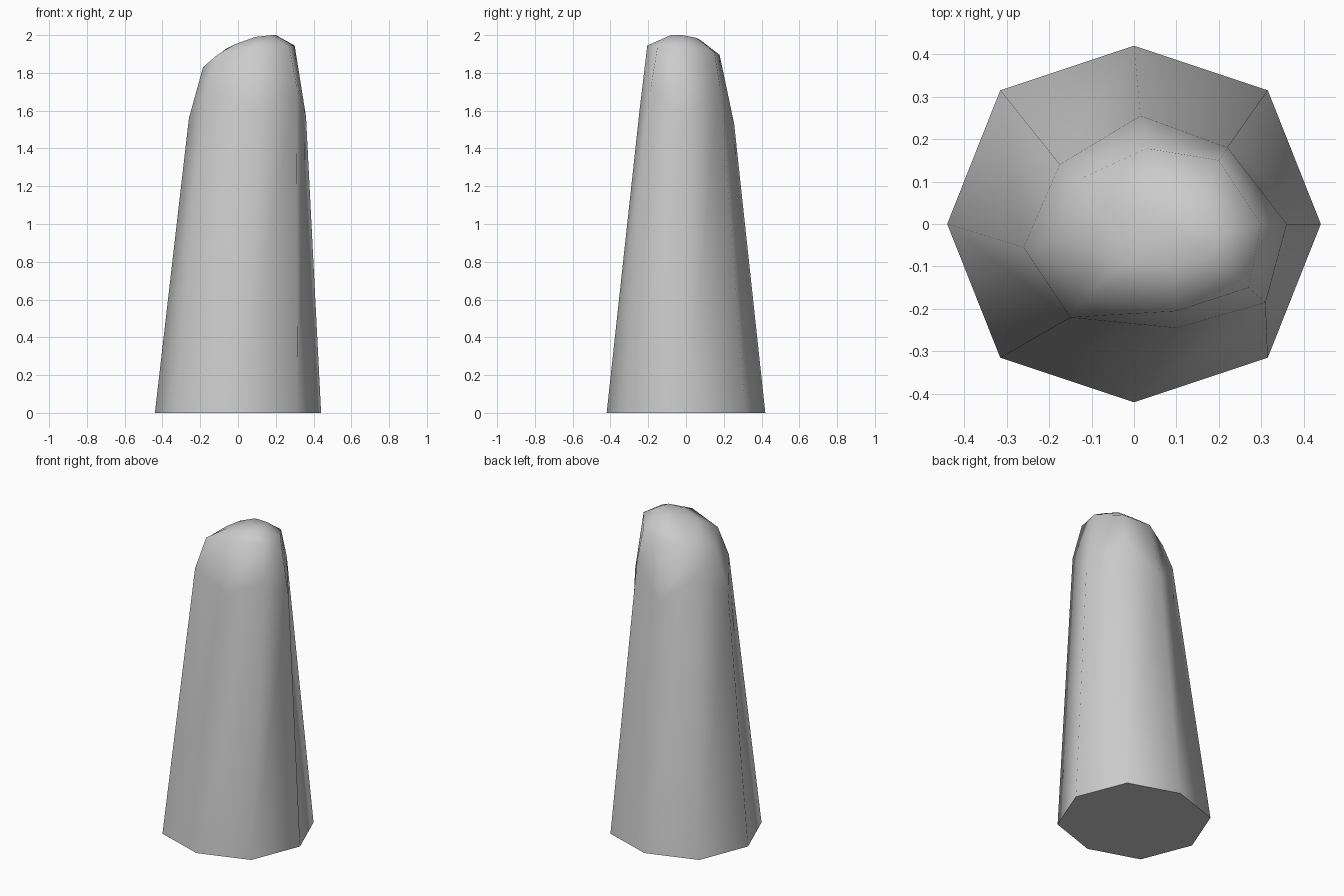
import bpy
import bmesh
from math import radians

cube = bpy.data.objects.get("Cube")
if cube:
    bpy.data.objects.remove(cube, do_unlink=True)

# Material
grey = bpy.data.materials.new("stone_grey")
grey.use_nodes = True
colour = (0.6, 0.6, 0.6, 1)
grey.diffuse_color = colour
grey.node_tree.nodes["Principled BSDF"].inputs["Base Color"].default_value = colour

# Eight-sided rings, counter-clockwise from +x
base = [(0.44, 0, 0), (0.315, 0.315, 0), (0, 0.42, 0), (-0.315, 0.315, 0),
        (-0.44, 0, 0), (-0.315, -0.315, 0), (0, -0.42, 0), (0.315, -0.315, 0)]
shoulder = [(0.36, 0, 1.57), (0.22, 0.18, 1.73), (0.015, 0.255, 1.53), (-0.175, 0.14, 1.7),
            (-0.26, -0.055, 1.56), (-0.15, -0.22, 1.71), (0.1, -0.245, 1.61), (0.31, -0.185, 1.73)]
rim = [(0.3, 0, 1.945), (0.2, 0.15, 1.91), (0.03, 0.178, 1.895), (-0.13, 0.105, 1.85),
       (-0.185, -0.04, 1.83), (-0.11, -0.165, 1.895), (0.1, -0.205, 1.945), (0.27, -0.15, 1.945)]
crown = [(0.2, -0.02, 2), (0.165, 0.055, 1.985), (0.07, 0.075, 1.975), (-0.02, 0.05, 1.945),
         (-0.06, -0.03, 1.93), (-0.02, -0.09, 1.95), (0.09, -0.1, 1.99), (0.18, -0.08, 2)]

# Tapered post with a rounded, slanting top
bm = bmesh.new()
rings = [[bm.verts.new(p) for p in ring] for ring in (base, shoulder, rim, crown)]
for low, high in zip(rings, rings[1:]):
    for i in range(8):
        j = (i + 1) % 8
        bm.faces.new((low[i], low[j], high[j], high[i]))
bottom = bm.faces.new(rings[0][::-1])
apex = bm.verts.new((0.09, -0.01, 1.99))
for i in range(8):
    bm.faces.new((rings[-1][i], rings[-1][(i + 1) % 8], apex))
bmesh.ops.recalc_face_normals(bm, faces=bm.faces)

mesh = bpy.data.meshes.new("post")
bm.to_mesh(mesh)
bm.free()
mesh.materials.append(grey)
post = bpy.data.objects.new("post", mesh)
bpy.context.collection.objects.link(post)

# Smooth sides with a crisp bottom edge
bpy.ops.object.select_all(action="DESELECT")
post.select_set(True)
bpy.context.view_layer.objects.active = post
bpy.ops.object.shade_smooth_by_angle(angle=radians(75))
